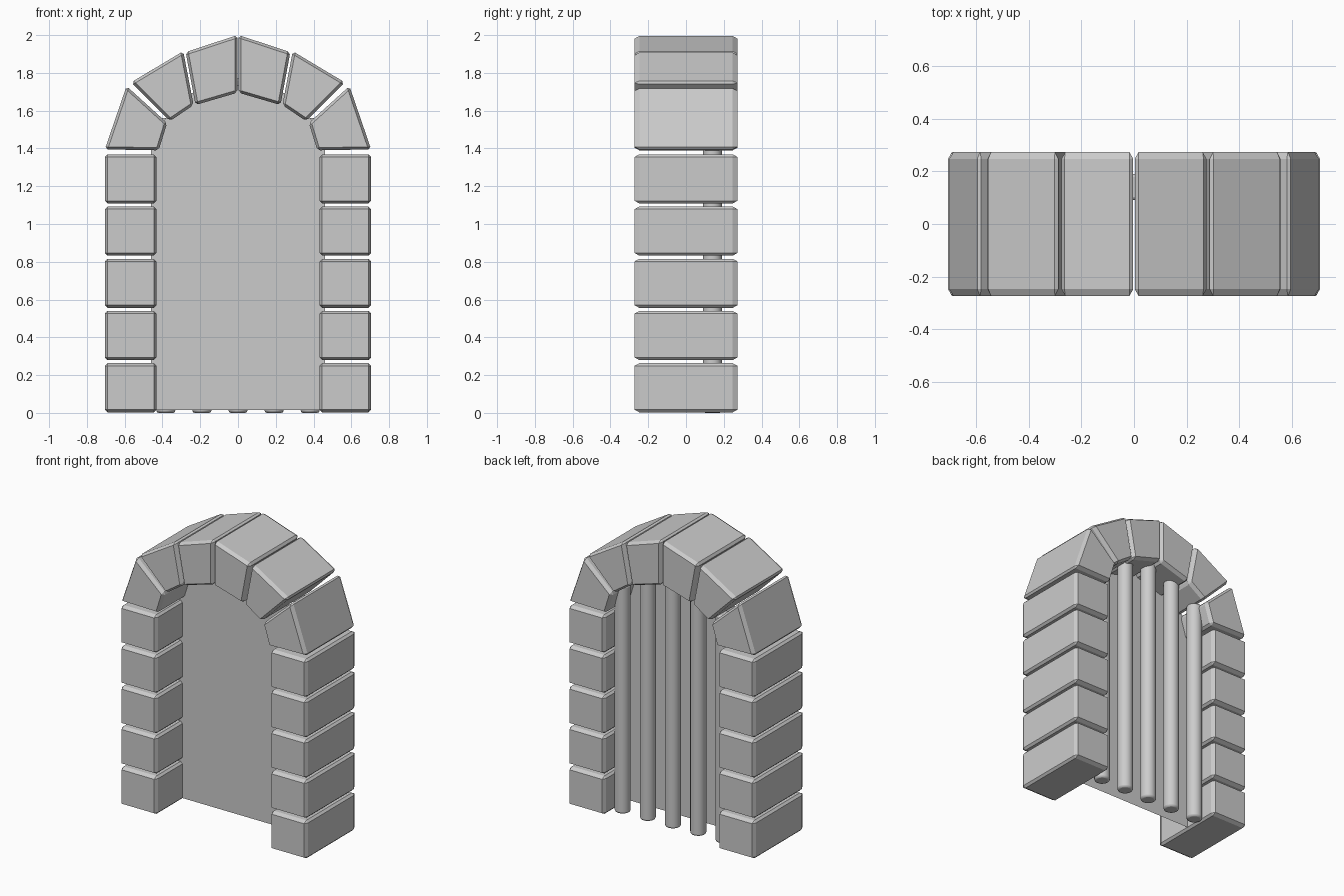
import bpy, bmesh

if "Cube" in bpy.data.objects:
    bpy.data.objects.remove(bpy.data.objects["Cube"])

DEPTH = 0.545       # full depth of the stones
STRETCH = 1.8       # bevels are longer along the depth


def link(name, bm):
    bmesh.ops.recalc_face_normals(bm, faces=bm.faces)
    mesh = bpy.data.meshes.new(name)
    bm.to_mesh(mesh)
    bm.free()
    ob = bpy.data.objects.new(name, mesh)
    bpy.context.collection.objects.link(ob)
    return ob


def stone(name, outline):
    """Extrude an x-z outline through the wall and chamfer its edges."""
    bm = bmesh.new()
    h = DEPTH / 2 / STRETCH
    face = bm.faces.new([bm.verts.new((x, -h, z)) for x, z in outline])
    ext = bmesh.ops.extrude_face_region(bm, geom=[face])
    moved = [v for v in ext["geom"] if isinstance(v, bmesh.types.BMVert)]
    bmesh.ops.translate(bm, verts=moved, vec=(0, 2 * h, 0))
    ob = link(name, bm)
    ob.scale.y = STRETCH
    bev = ob.modifiers.new("chamfer", 'BEVEL')
    bev.width = 0.014
    bev.segments = 1
    bev.limit_method = 'NONE'


# Arch stones of the right half, from the springing to the crown
wedges = [
    [(0.42, 1.39), (0.705, 1.395), (0.59, 1.73), (0.375, 1.535)],
    [(0.36, 1.545), (0.565, 1.75), (0.29, 1.915), (0.235, 1.63)],
    [(0.225, 1.63), (0.277, 1.91), (0.003, 2.0), (0.003, 1.695)],
]
for side, label in ((1, "right"), (-1, "left")):
    # Pillar blocks
    for i in range(5):
        z0 = 0.003 + i * 0.2765
        z1 = z0 + 0.26
        stone(f"pillar_stone_{label}_{i + 1}",
              [(side * x, z) for x, z in
               ((0.432, z0), (0.705, z0), (0.705, z1), (0.432, z1))])
    for i, outline in enumerate(wedges):
        stone(f"arch_stone_{label}_{i + 1}", [(side * x, z) for x, z in outline])

# Thin back panel filling the opening
half = [(0.46, 0.015), (0.46, 1.40), (0.39, 1.55), (0.25, 1.69), (0.10, 1.735)]
bm = bmesh.new()
pts = half + [(-x, z) for x, z in reversed(half)]
bm.faces.new([bm.verts.new((x, 0.015, z)) for x, z in pts])
link("door_panel", bm)

# Upright bars behind the panel
for i, top in enumerate((1.56, 1.69, 1.77, 1.69, 1.56)):
    bpy.ops.mesh.primitive_cylinder_add(
        vertices=24, radius=0.05, depth=top,
        location=((i - 2) * 0.191, 0.14, top / 2))
    bar = bpy.context.object
    bar.name = f"bar_{i + 1}"
    bev = bar.modifiers.new("rounded_ends", 'BEVEL')
    bev.width = 0.012
    bev.segments = 2
    bev.limit_method = 'ANGLE'
    bpy.ops.object.shade_smooth_by_angle()
